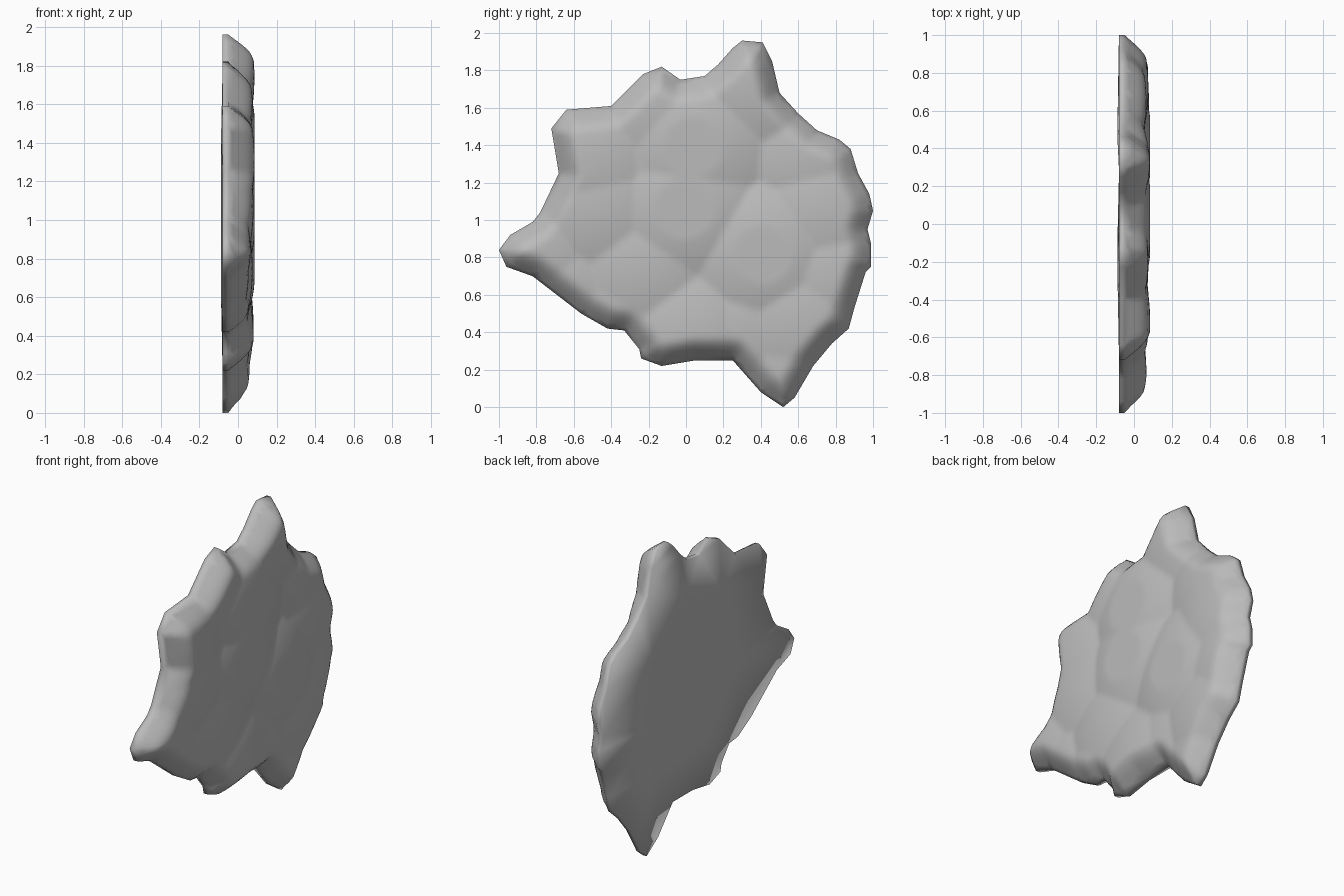
import bpy, bmesh, math, random
from mathutils import Vector
from mathutils.geometry import delaunay_2d_cdt, intersect_point_line

random.seed(4)
if "Cube" in bpy.data.objects:
    bpy.data.objects.remove(bpy.data.objects["Cube"], do_unlink=True)

BACK_RIM, FRONT_RIM, PLATEAU = -0.08, -0.05, 0.085
SHOULDER = 0.13     # width of the rounded border
STEP = 0.025        # sampling of the boulder side

# Slab silhouette as (y, z), counter-clockwise from the lowest tip
outline = [Vector(p) for p in (
    (.52, .0), (.58, .05), (.68, .22), (.78, .34), (.87, .42), (.9, .53), (.96, .72),
    (.99, .75), (.99, .87), (.97, .95), (1, 1.05), (.98, 1.14), (.92, 1.25), (.88, 1.38),
    (.82, 1.43), (.7, 1.48), (.6, 1.57), (.5, 1.68), (.46, 1.85), (.41, 1.95), (.3, 1.96),
    (.25, 1.92), (.17, 1.83), (.1, 1.77), (-.03, 1.75), (-.13, 1.82), (-.23, 1.78),
    (-.4, 1.61), (-.64, 1.59), (-.72, 1.49), (-.68, 1.25), (-.78, 1.04), (-.82, .99),
    (-.94, .92), (-1, .84), (-.96, .75), (-.82, .7), (-.56, .5), (-.42, .42), (-.33, .41),
    (-.25, .31), (-.24, .26), (-.13, .22), (.05, .25), (.25, .25), (.4, .08))]

# Boulders as (y, z, height)
boulders = [(-.5, 1.35, .085), (-.18, 1.62, .075), (.08, 1.4, .095), (.35, 1.72, .085),
            (.62, 1.36, .065), (.8, 1.33, .055), (.75, 1.07, .075), (.02, 1.02, .095),
            (-.5, 1.04, .08), (-.82, .87, .065), (-.62, .66, .055), (-.25, .71, .075),
            (0, .42, .08), (.4, .8, .095), (.78, .72, .075), (.28, .45, .065),
            (.55, .2, .06), (.62, .48, .08), (-.38, .52, .055)]
domes = [(Vector((y, z)), h, Vector((random.uniform(-1, 1), random.uniform(-1, 1))) * .04)
         for y, z, h in boulders]

# Shallow ridge and hollow points of the facing side as (y, z)
ridges = [(-.25, 1.42), (-.16, 1.0), (.46, 1.23), (.5, .83), (-.1, .6)]
hollows = [(.09, 1.53), (-.4, .9), (.3, 1.0), (.42, .5)]
relief = [(Vector(p), -.088) for p in ridges] + [(Vector(p), -.07) for p in hollows]


def border_distance(p):
    best = 9.0
    for a, b in zip(outline, outline[1:] + outline[:1]):
        q, t = intersect_point_line(p, a, b)
        q = Vector(q[:2])
        q = a if t < 0 else b if t > 1 else q
        best = min(best, (p - q).length)
    return best


def inside(p):
    hit = False
    for a, b in zip(outline, outline[1:] + outline[:1]):
        if (a.y > p.y) != (b.y > p.y):
            if p.x < a.x + (p.y - a.y) * (b.x - a.x) / (b.y - a.y):
                hit = not hit
    return hit


def front_height(p):
    # the highest boulder wins, so valleys form cracks between them
    top = max(h + tilt.dot(p - c) - .42 * (p - c).length_squared for c, h, tilt in domes)
    t = min(border_distance(p) / SHOULDER, 1)
    rise = math.sin(t * math.pi / 2)
    return FRONT_RIM + (min(top, PLATEAU) - FRONT_RIM) * rise


def back_height(p):
    c, h = min(relief, key=lambda r: (r[0] - p).length)
    return h if (c - p).length < .001 else BACK_RIM


def add_side(bm, points, height, flip):
    verts2d = outline + points
    result = delaunay_2d_cdt(verts2d, [], [list(range(len(outline)))], 1, 1e-6)
    verts = [bm.verts.new((height(p), p.x, p.y)) for p in result[0]]
    for tri in result[2]:
        bm.faces.new([verts[i] for i in (reversed(tri) if flip else tri)])


# Sample points for the boulder side
samples = []
for i in range(int(2 / STEP) + 1):
    for j in range(int(2 / STEP) + 1):
        p = Vector((-1 + (i + .5 * (j % 2)) * STEP, j * STEP))
        if inside(p) and border_distance(p) > STEP * .5:
            samples.append(p)

bm = bmesh.new()
add_side(bm, samples, front_height, False)
add_side(bm, [c for c, h in relief], back_height, True)

# Narrow rim joining both sides
for a, b in zip(outline, outline[1:] + outline[:1]):
    bm.faces.new([bm.verts.new(co) for co in (
        (BACK_RIM, a.x, a.y), (BACK_RIM, b.x, b.y),
        (FRONT_RIM, b.x, b.y), (FRONT_RIM, a.x, a.y))])
bmesh.ops.remove_doubles(bm, verts=bm.verts[:], dist=.0005)
bmesh.ops.recalc_face_normals(bm, faces=bm.faces[:])

mesh = bpy.data.meshes.new("rock_slab")
bm.to_mesh(mesh)
bm.free()
slab = bpy.data.objects.new("rock_slab", mesh)
bpy.context.collection.objects.link(slab)

# Plain grey stone
stone = bpy.data.materials.new("grey_stone")
stone.use_nodes = True
grey = (.5, .5, .5, 1)
stone.diffuse_color = grey
stone.node_tree.nodes["Principled BSDF"].inputs["Base Color"].default_value = grey
mesh.materials.append(stone)

# Soft shading carries over the rim onto the broad facets
bpy.ops.object.select_all(action='DESELECT')
slab.select_set(True)
bpy.context.view_layer.objects.active = slab
bpy.ops.object.shade_smooth_by_angle(angle=math.radians(100))
